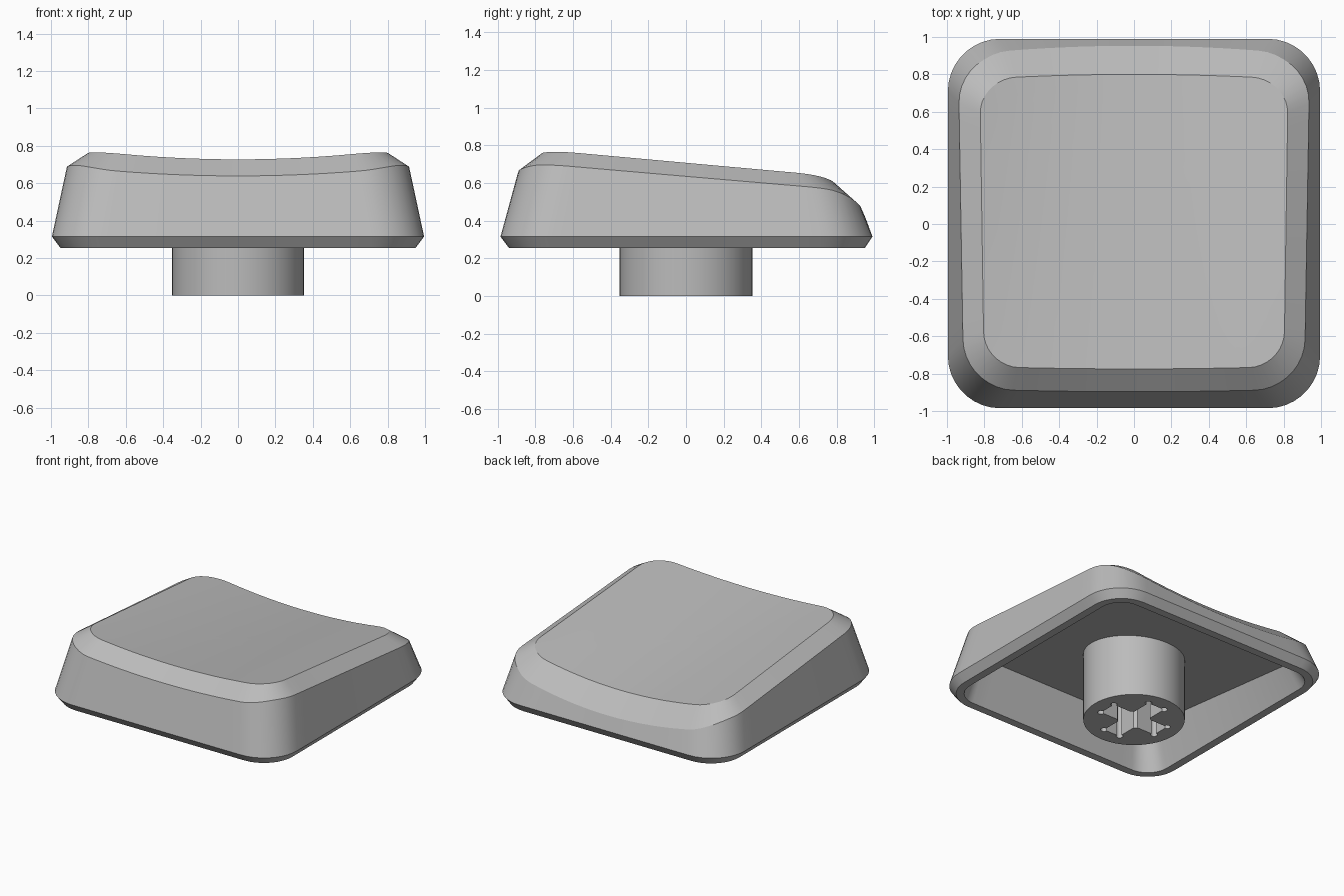
import bpy, bmesh, math
from mathutils import Matrix

old = bpy.data.objects.get("Cube")
if old:
    bpy.data.objects.remove(old, do_unlink=True)

# One plain grey plastic
GREY = (0.5, 0.5, 0.5, 1)
plastic = bpy.data.materials.new("grey_plastic")
plastic.use_nodes = True
plastic.diffuse_color = GREY
plastic.node_tree.nodes["Principled BSDF"].inputs["Base Color"].default_value = GREY


def make_object(name, bm):
    bmesh.ops.recalc_face_normals(bm, faces=bm.faces)
    mesh = bpy.data.meshes.new(name)
    bm.to_mesh(mesh)
    bm.free()
    mesh.materials.append(plastic)
    obj = bpy.data.objects.new(name, mesh)
    bpy.context.collection.objects.link(obj)
    return obj


def smooth(obj, degrees):
    bpy.ops.object.select_all(action='DESELECT')
    obj.select_set(True)
    bpy.context.view_layer.objects.active = obj
    bpy.ops.object.shade_smooth_by_angle(angle=math.radians(degrees))


# Height of the dished top, the shoulder line and the sloped ceiling
def top_z(x, y):
    dip = 0.06 + 0.018 * y
    return 0.70 - 0.095 * y - dip * (1 - (x / 0.77) ** 2)


def shoulder_z(x, y):
    dip = 0.0625 + 0.0185 * y
    droop = 1.2 * max(0, abs(y) - 0.75) ** 2
    return 0.63 - 0.09 * y - droop - dip * (1 - (x / 0.89) ** 2)


def ceiling_z(x, y):
    return 0.50 - 0.11 * y


# Rounded outline: half width, front and back y, radius, height rule,
# widening toward the back, outward bow of the front and back edges
def outline(half, front, back, r, height, widen=0.0, bow=(0, 0)):
    corners = [(half - r, back - r), (r - half, back - r),
               (r - half, front + r), (half - r, front + r)]
    arc, side, flat = 9, 14, []
    for i, (cx, cy) in enumerate(corners):
        for k in range(arc + 1):
            a = math.pi / 2 * (i + k / arc)
            flat.append((cx + r * math.cos(a), cy + r * math.sin(a)))
        x0, y0 = flat[-1]
        nx, ny = corners[(i + 1) % 4]
        a = math.pi / 2 * (i + 1)
        x1, y1 = nx + r * math.cos(a), ny + r * math.sin(a)
        for k in range(1, side):
            t = k / side
            flat.append((x0 + (x1 - x0) * t, y0 + (y1 - y0) * t))
    ring = []
    for x, y in flat:
        swell = max(0, 1 - (x / (half - r / 2)) ** 2)
        y += swell * (bow[1] if y > 0 else -bow[0]) * abs(y) / back
        x *= 1 + widen * y
        z = height(x, y) if callable(height) else height
        ring.append((x, y, z))
    return ring


# Cap shell: ceiling, inner wall, rim, outer wall, shoulder, dished top
rings = [
    outline(0.79, -0.80, 0.82, 0.12, ceiling_z),
    outline(0.89, -0.88, 0.89, 0.17, 0.255),
    outline(0.95, -0.94, 0.95, 0.24, 0.255),
    outline(0.995, -0.985, 0.99, 0.28, 0.315),
    outline(0.925, -0.885, 0.915, 0.27, shoulder_z, 0.018, (0.012, 0.038)),
    outline(0.813, -0.765, 0.78, 0.19, top_z, 0.018, (0.01, 0.02)),
]
edge = rings[-1]
for k in range(9, 0, -1):
    s = k / 10
    rings.append([(x * s, y * s, top_z(x * s, y * s)) for x, y, z in edge])

bm = bmesh.new()
loops = [[bm.verts.new(p) for p in ring] for ring in rings]
for lower, upper in zip(loops, loops[1:]):
    for i in range(len(lower)):
        j = (i + 1) % len(lower)
        bm.faces.new((lower[i], lower[j], upper[j], upper[i]))
bm.faces.new(loops[0])
centre = bm.verts.new((0, 0, top_z(0, 0)))
last = loops[-1]
for i in range(len(last)):
    bm.faces.new((last[i], last[(i + 1) % len(last)], centre))
smooth(make_object("cap_shell", bm), 24)

# Round stem reaching into the ceiling
bm = bmesh.new()
bmesh.ops.create_cone(bm, cap_ends=True, segments=64, radius1=0.352, radius2=0.352,
                      depth=0.56, matrix=Matrix.Translation((0, 0, 0.28)))
stem = make_object("stem", bm)

# Cross-shaped socket with small round reliefs at the arm corners
W, L, R, CUT = 0.07, 0.24, 0.024, 0.02
arm = [(W, W + CUT), (W + CUT, W)]
for cy, start in ((W, 180), (-W, 90)):
    for k in range(13):
        a = math.radians(start - 22.5 * k)
        arm.append((L + R * math.cos(a), cy + R * math.sin(a)))
bm = bmesh.new()
cross = []
for turn in range(4):
    spin = Matrix.Rotation(-turn * math.pi / 2, 3, 'Z')
    cross += [bm.verts.new(spin @ Matrix.Translation((x, y, -0.1)).translation) for x, y in arm]
base = bm.faces.new(cross)
grown = bmesh.ops.extrude_face_region(bm, geom=[base])["geom"]
bmesh.ops.translate(bm, vec=(0, 0, 0.5),
                    verts=[g for g in grown if isinstance(g, bmesh.types.BMVert)])
cutter = make_object("socket_cutter", bm)
cutter.hide_render = True

cut = stem.modifiers.new("socket", 'BOOLEAN')
cut.operation, cut.solver, cut.object = 'DIFFERENCE', 'EXACT', cutter
bpy.context.view_layer.objects.active = stem
bpy.ops.object.modifier_apply(modifier=cut.name)
bpy.data.objects.remove(cutter, do_unlink=True)
smooth(stem, 30)
